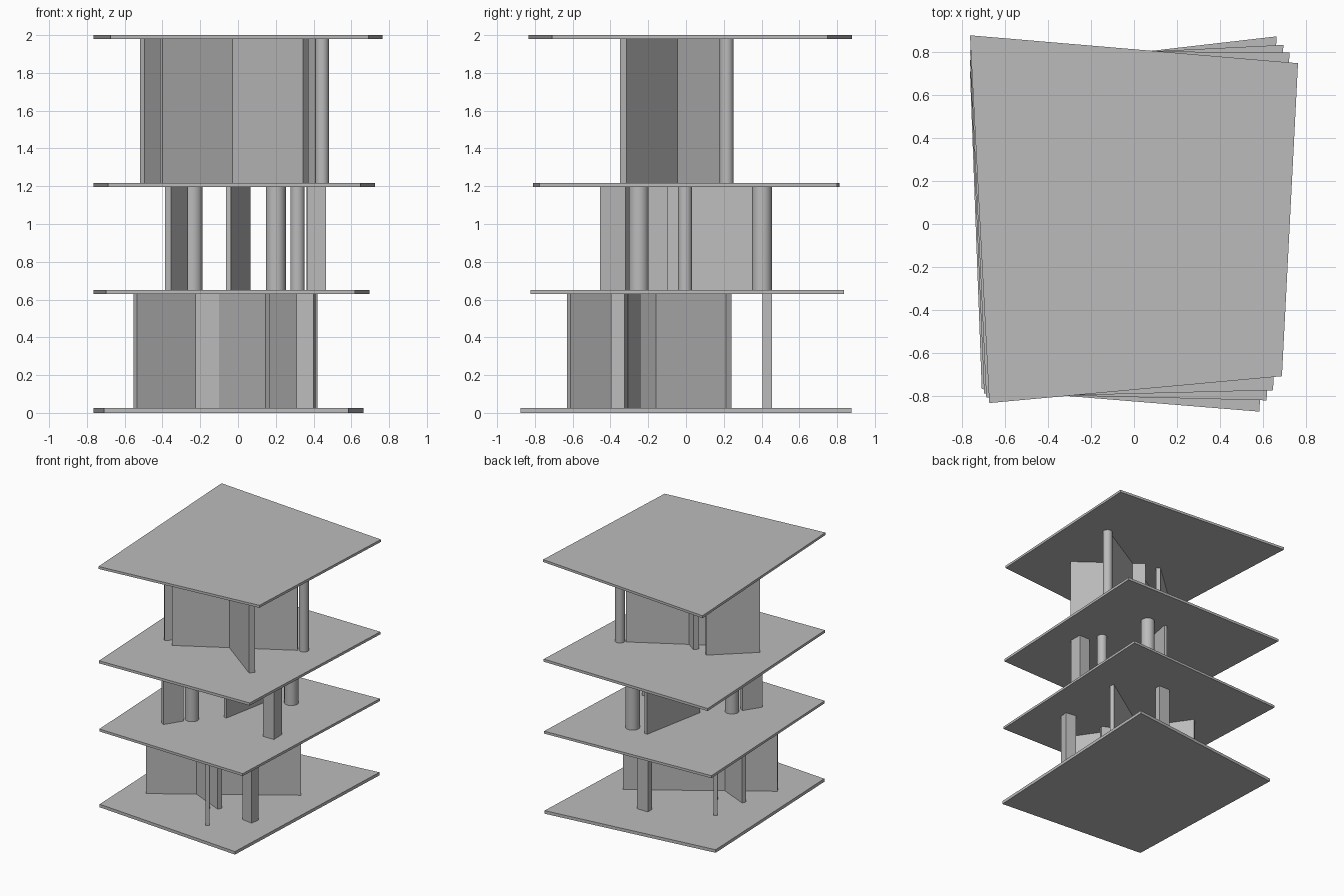
import bpy
import bmesh
from mathutils import Vector

default_cube = bpy.data.objects.get("Cube")
if default_cube:
    bpy.data.objects.remove(default_cube, do_unlink=True)

# One plain grey for the whole model
grey = bpy.data.materials.new("light_grey")
grey.use_nodes = True
grey_value = (0.5, 0.5, 0.5, 1)
grey.diffuse_color = grey_value
grey.node_tree.nodes["Principled BSDF"].inputs["Base Color"].default_value = grey_value


def add_prism(name, outline, bottom, top):
    """Extrude a flat outline between two heights."""
    bm = bmesh.new()
    base = bm.faces.new([bm.verts.new((p[0], p[1], bottom)) for p in outline])
    extruded = bmesh.ops.extrude_face_region(bm, geom=[base])["geom"]
    raised = [item for item in extruded if isinstance(item, bmesh.types.BMVert)]
    bmesh.ops.translate(bm, verts=raised, vec=(0, 0, top - bottom))
    bmesh.ops.recalc_face_normals(bm, faces=bm.faces)
    mesh = bpy.data.meshes.new(name)
    bm.to_mesh(mesh)
    bm.free()
    mesh.materials.append(grey)
    part = bpy.data.objects.new(name, mesh)
    bpy.context.scene.collection.objects.link(part)
    return part


def add_wall(name, start, end, thickness, storey):
    """Straight wall; the thickness grows to the left of start -> end."""
    start, end = Vector(start), Vector(end)
    along = (end - start).normalized()
    side = Vector((-along.y, along.x)) * thickness
    return add_prism(name, [start, end, end + side, start + side], *storey)


def add_column(name, centre, radius, storey):
    """Round column with smooth sides."""
    bottom, top = storey
    bpy.ops.mesh.primitive_cylinder_add(
        vertices=32, radius=radius, depth=top - bottom,
        location=(centre[0], centre[1], (bottom + top) / 2))
    part = bpy.context.object
    part.name = name
    part.data.materials.append(grey)
    bpy.ops.object.shade_smooth_by_angle()
    return part


# Floor slabs: the outline turns steadily from the bottom to the top
low_outline = [(-0.765, 0.71), (-0.71, -0.77), (0.585, -0.875), (0.665, 0.875)]
high_outline = [(-0.765, 0.88), (-0.675, -0.835), (0.69, -0.71), (0.765, 0.75)]
slabs = {
    "ground_slab": (0, 0.025),
    "first_slab": (0.63, 0.65),
    "second_slab": (1.196, 1.217),
    "roof_slab": (1.98, 2),
}
for name, (bottom, top) in slabs.items():
    blend = bottom / slabs["roof_slab"][0]
    outline = [Vector(a).lerp(Vector(b), blend)
               for a, b in zip(low_outline, high_outline)]
    add_prism(name, outline, bottom, top)

# Storeys are the gaps between one slab and the next
levels = list(slabs.values())
lower, middle, upper = [(a[1], b[0]) for a, b in zip(levels, levels[1:])]

# Lower storey: three crossing walls and two square columns
add_wall("lower_long_wall", (-0.535, -0.42), (0.42, 0.212), 0.035, lower)
add_wall("lower_cross_wall", (0.17, -0.612), (-0.408, 0.23), 0.03, lower)
add_wall("lower_short_wall", (-0.47, -0.105), (0.055, -0.34), 0.035, lower)
add_wall("lower_front_column", (0.31, -0.383), (0.4, -0.397), 0.073, lower)
add_wall("lower_back_column", (0.025, 0.405), (0.125, 0.405), 0.05, lower)

# Middle storey: two walls, a square column and three round columns
add_wall("middle_side_wall", (-0.355, -0.455), (-0.268, -0.32), 0.036, middle)
add_wall("middle_centre_wall", (-0.038, -0.095), (0.065, 0.44), 0.025, middle)
add_wall("middle_square_column", (0.365, -0.202), (0.465, -0.2), 0.105, middle)
add_column("middle_left_column", (0.315, -0.005), 0.038, middle)
add_column("middle_back_column", (0.2, 0.403), 0.053, middle)
add_column("middle_right_column", (-0.24, -0.25), 0.053, middle)

# Upper storey: three walls and a round column at the end of the long one
add_wall("upper_long_wall", (-0.4, -0.28), (0.41, 0.182), 0.025, upper)
add_wall("upper_cross_wall", (-0.115, -0.005), (0.345, -0.35), 0.045, upper)
add_wall("upper_side_wall", (-0.495, -0.242), (-0.195, 0.028), 0.036, upper)
add_column("upper_round_column", (0.445, 0.215), 0.037, upper)
